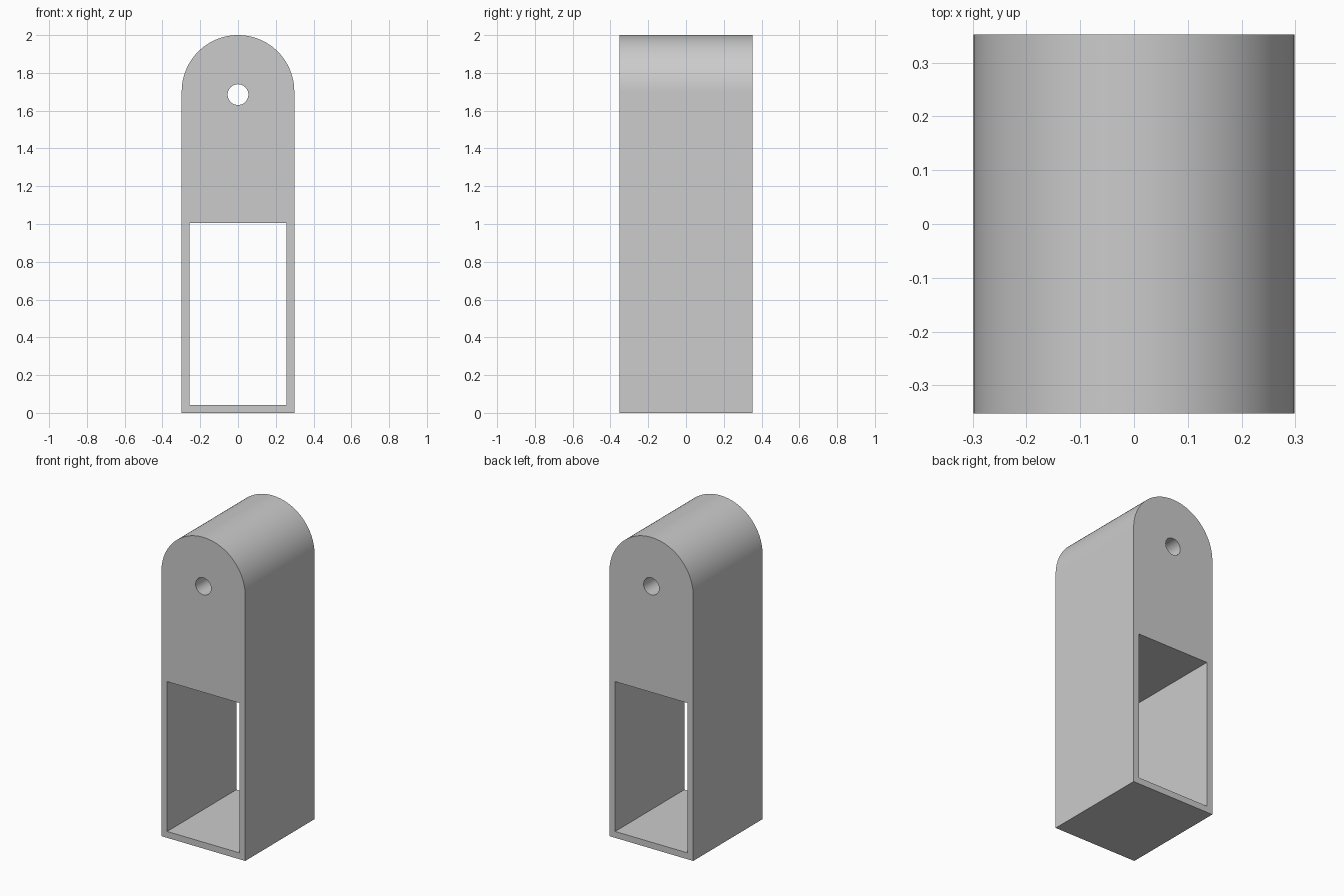
import bpy
import bmesh
from math import cos, sin, pi, radians

HALF_W, HALF_D, ARCH_Z = 0.298, 0.352, 1.702

cube = bpy.data.objects.get("Cube")
if cube:
    bpy.data.objects.remove(cube, do_unlink=True)

grey = bpy.data.materials.new("light grey")
grey.use_nodes = True
colour = (0.6, 0.6, 0.6, 1)
grey.diffuse_color = colour
grey.node_tree.nodes["Principled BSDF"].inputs["Base Color"].default_value = colour


def arc(radius, z, start, end, steps):
    angles = [start + (end - start) * i / steps for i in range(steps + 1)]
    return [(radius * cos(a), z + radius * sin(a)) for a in angles]


def prism(name, outline, half_depth):
    """Extrude an outline in x and z along y."""
    bm = bmesh.new()
    face = bm.faces.new([bm.verts.new((x, -half_depth, z)) for x, z in outline])
    out = bmesh.ops.extrude_face_region(bm, geom=[face])
    verts = [v for v in out["geom"] if isinstance(v, bmesh.types.BMVert)]
    bmesh.ops.translate(bm, verts=verts, vec=(0, 2 * half_depth, 0))
    bmesh.ops.recalc_face_normals(bm, faces=bm.faces)
    mesh = bpy.data.meshes.new(name)
    bm.to_mesh(mesh)
    bm.free()
    mesh.materials.append(grey)
    obj = bpy.data.objects.new(name, mesh)
    bpy.context.collection.objects.link(obj)
    return obj


# Round-topped block
body = prism("arched_body",
             [(-HALF_W, 0), (HALF_W, 0)] + arc(HALF_W, ARCH_Z, 0, pi, 48), HALF_D)

# Rectangular opening and round pivot hole, both right through
opening = prism("opening_cutter",
                [(-0.257, 0.041), (0.257, 0.041), (0.257, 1.004), (-0.257, 1.004)], 0.5)
hole = prism("hole_cutter", arc(0.055, 1.685, 0, 2 * pi, 32)[:-1], 0.5)

bpy.context.view_layer.objects.active = body
for cutter in (opening, hole):
    cutter.hide_render = True
    mod = body.modifiers.new(cutter.name, "BOOLEAN")
    mod.operation = "DIFFERENCE"
    mod.solver = "EXACT"
    mod.object = cutter
    bpy.ops.object.modifier_apply(modifier=mod.name)
    bpy.data.objects.remove(cutter, do_unlink=True)

# Smooth curves, crisp edges
bpy.ops.object.select_all(action="DESELECT")
body.select_set(True)
bpy.ops.object.shade_smooth_by_angle(angle=radians(30))
